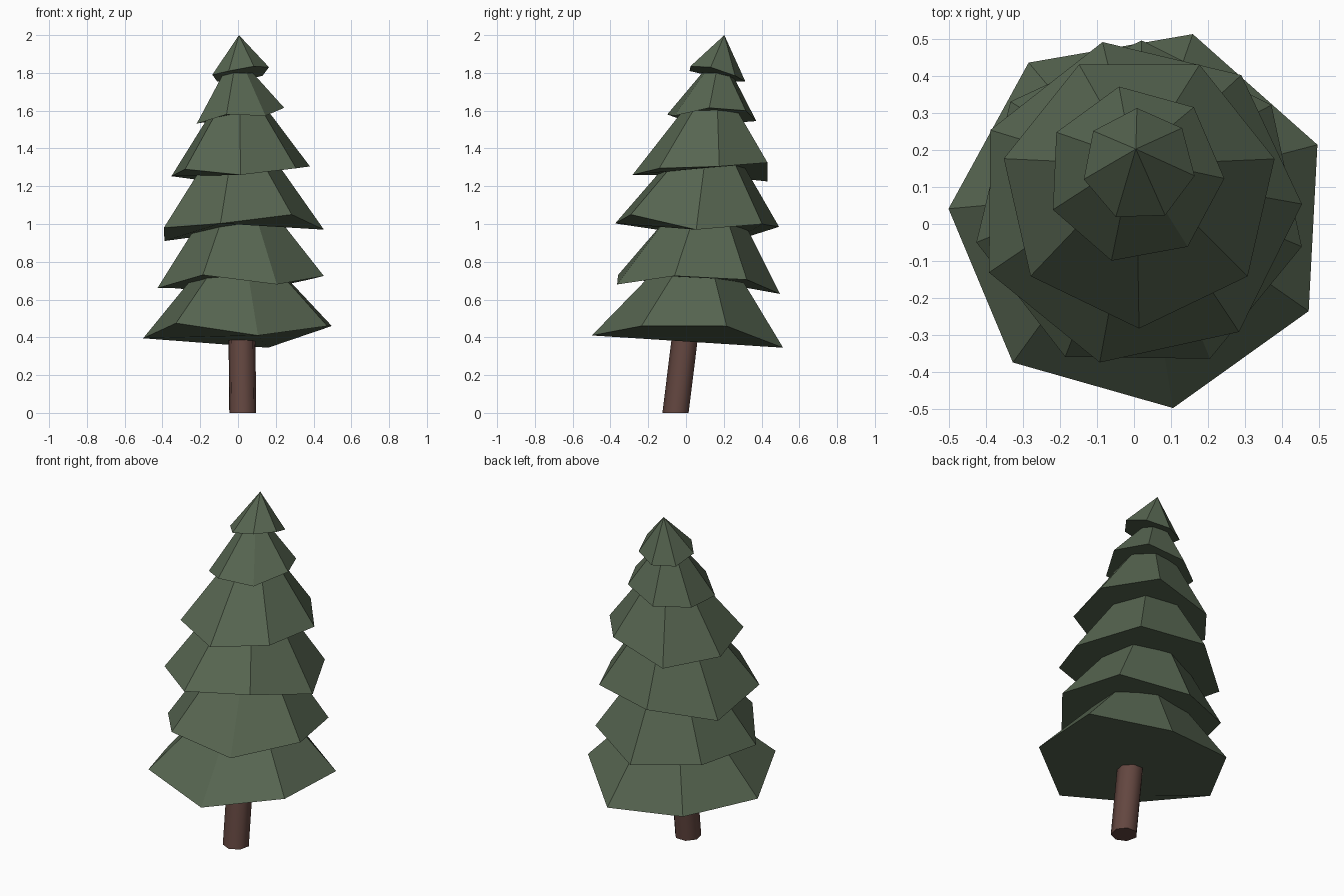
import bpy, bmesh, math

if "Cube" in bpy.data.objects:
    bpy.data.objects.remove(bpy.data.objects["Cube"])

SIDES = 7
LEAN = 0.125          # the tree leans backwards: y shift per unit of height


def material(name, rgb):
    m = bpy.data.materials.new(name)
    m.diffuse_color = (*rgb, 1)
    m.use_nodes = True
    m.node_tree.nodes["Principled BSDF"].inputs["Base Color"].default_value = m.diffuse_color
    return m


green = material("pine green", (0.095, 0.132, 0.082))
brown = material("bark brown", (0.125, 0.062, 0.051))


def ring(bm, cx, cy, r, phase, heights):
    step = 2 * math.pi / SIDES
    a = math.radians(phase)
    return [bm.verts.new((cx + r * math.cos(a + i * step),
                          cy + r * math.sin(a + i * step), z))
            for i, z in enumerate(heights)]


def finish(bm, name, mat):
    bmesh.ops.recalc_face_normals(bm, faces=bm.faces)
    me = bpy.data.meshes.new(name)
    bm.to_mesh(me)
    bm.free()
    me.materials.append(mat)
    ob = bpy.data.objects.new(name, me)
    bpy.context.collection.objects.link(ob)
    return ob


def skirt(bm, low, high):
    for i in range(SIDES):
        j = (i + 1) % SIDES
        bm.faces.new((low[i], low[j], high[j], high[i]))
    bm.faces.new(low[::-1])
    bm.faces.new(high)


# Leaning trunk, smooth around its sides
bm = bmesh.new()
low = ring(bm, 0.025, -0.052, 0.073, -90, [0.0] * SIDES)
high = ring(bm, 0.02, 0.01, 0.073, -90, [0.5] * SIDES)
skirt(bm, low, high)
trunk = finish(bm, "trunk", brown)
for f in trunk.data.polygons:
    f.use_smooth = len(f.vertices) == 4
for e in trunk.data.edges:      # keep the end caps crisp
    za, zb = (trunk.data.vertices[v].co.z for v in e.vertices)
    e.use_edge_sharp = abs(za - zb) < 0.01

# Branch tiers: centre x, centre y, rim radius, phase, top z, top radius, rim heights
TIERS = [
    (0.017, 0.014, 0.520, 22.7, 0.78, 0.20, (.46, .345, .38, .395, .475, .41, .46)),
    (0.015, 0.045, 0.452, -13.6, 1.03, 0.21, (.725, .705, .63, .66, .66, .73, .68)),
    (0.010, 0.058, 0.445, -0.5, 1.34, 0.19, (.97, 1.0, .985, .91, .98, 1.003, 1.05)),
    (0.014, 0.093, 0.376, 12.8, 1.63, 0.13, (1.305, 1.325, 1.225, 1.253, 1.29, 1.26, 1.295)),
    (0.003, 0.134, 0.242, -2.5, 1.80, 0.08, (1.615, 1.60, 1.545, 1.535, 1.53, 1.58, 1.573)),
]
for n, (cx, cy, r, phase, tz, tr, zs) in enumerate(TIERS, 1):
    bm = bmesh.new()
    rim = ring(bm, cx, cy, r, phase, zs)
    dz = tz - sum(zs) / SIDES
    top = ring(bm, cx - 0.005, cy + LEAN * dz, tr, phase, [tz] * SIDES)
    skirt(bm, rim, top)
    finish(bm, f"branch_tier_{n}", green)

# Pointed tree top
bm = bmesh.new()
rim = ring(bm, 0.013, 0.16, 0.154, -11, (1.83, 1.785, 1.755, 1.755, 1.79, 1.81, 1.835))
tip = bm.verts.new((0.005, 0.203, 2.0))
for i in range(SIDES):
    bm.faces.new((rim[i], rim[(i + 1) % SIDES], tip))
bm.faces.new(rim[::-1])
finish(bm, "tree_top", green)
